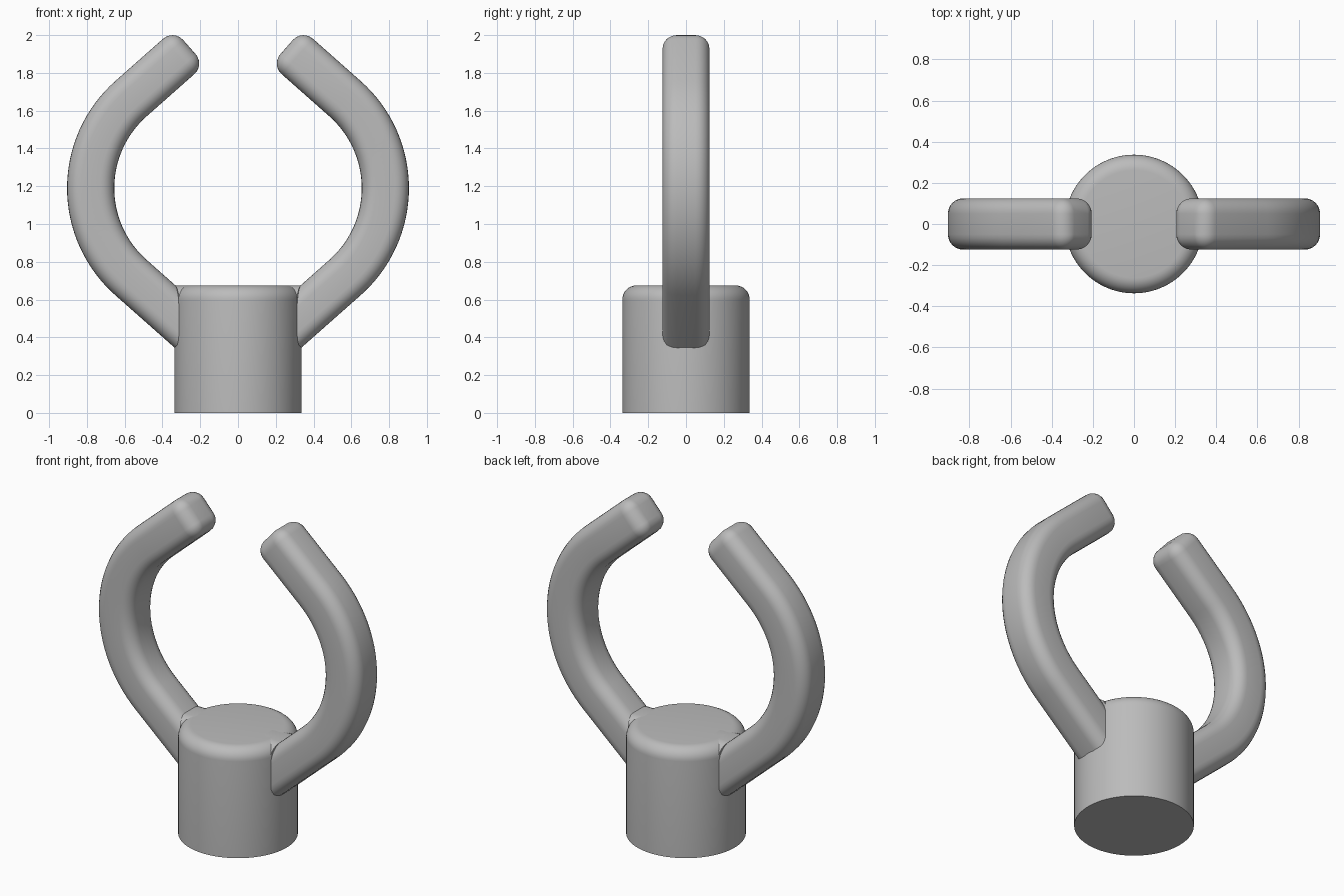
import bpy, bmesh
from math import sin, cos, pi, radians, sqrt
from mathutils import Vector

cube = bpy.data.objects.get("Cube")
if cube:
    bpy.data.objects.remove(cube, do_unlink=True)

HUB_R, HUB_H = 0.337, 0.675
HALF, FILLET = 0.125, 0.075          # arm half width and edge rounding
ARC_X, ARC_Z, ARC_R = 0.148, 1.19, 0.632
SWEEP = radians(48.5)
TIP, ROOT = 0.413, 0.42              # straight lengths beyond the arc
STEPS = 6

grey = bpy.data.materials.new("plain grey")
grey.use_nodes = True
grey.diffuse_color = (0.5, 0.5, 0.5, 1)
grey.node_tree.nodes["Principled BSDF"].inputs["Base Color"].default_value = (0.5, 0.5, 0.5, 1)


def finish(name, bm):
    bmesh.ops.remove_doubles(bm, verts=bm.verts, dist=1e-5)
    bmesh.ops.recalc_face_normals(bm, faces=bm.faces)
    mesh = bpy.data.meshes.new(name)
    bm.to_mesh(mesh)
    bm.free()
    mesh.materials.append(grey)
    ob = bpy.data.objects.new(name, mesh)
    bpy.context.collection.objects.link(ob)
    bpy.ops.object.select_all(action='DESELECT')
    ob.select_set(True)
    bpy.context.view_layer.objects.active = ob
    bpy.ops.object.shade_smooth_by_angle(angle=radians(30))
    return ob


def rounded_square(inset=0.0):
    """Outline of the arm section, shrunk by inset."""
    r, c = FILLET - inset, HALF - FILLET
    pts = []
    for k, (sx, sy) in enumerate([(1, 1), (-1, 1), (-1, -1), (1, -1)]):
        for i in range(STEPS + 1):
            a = (k + i / STEPS) * pi / 2
            pts.append((sx * c + r * cos(a), sy * c + r * sin(a)))
    return pts


def loft(rings):
    bm = bmesh.new()
    loops = [[bm.verts.new(p) for p in ring] for ring in rings]
    n = len(loops[0])
    for a, b in zip(loops, loops[1:]):
        for i in range(n):
            j = (i + 1) % n
            bm.faces.new((a[i], a[j], b[j], b[i]))
    bm.faces.new(loops[0])
    bm.faces.new(loops[-1])
    return bm


# Hub: cylinder with a rounded top rim
bm = bmesh.new()
bmesh.ops.create_cone(bm, cap_ends=True, segments=96, radius1=HUB_R, radius2=HUB_R, depth=HUB_H)
bmesh.ops.translate(bm, verts=bm.verts, vec=(0, 0, HUB_H / 2))
rim = [e for e in bm.edges if all(v.co.z > HUB_H - 0.01 for v in e.verts)]
bmesh.ops.bevel(bm, geom=rim, offset=FILLET, segments=8, profile=0.5, affect='EDGES')
finish("hub", bm)


def arm_path():
    """Stations along the arm: centre, outward normal, section inset."""
    def normal(a):
        return Vector((cos(a), 0, sin(a)))
    centre = Vector((ARC_X, 0, ARC_Z))
    n0, n1 = normal(-SWEEP), normal(SWEEP)
    d0 = Vector((-n0.z, 0, n0.x))
    d1 = Vector((-n1.z, 0, n1.x))
    path = [(centre + n0 * ARC_R - d0 * ROOT, n0, 0)]
    for i in range(33):
        n = normal(-SWEEP + 2 * SWEEP * i / 32)
        path.append((centre + n * ARC_R, n, 0))
    end = centre + n1 * ARC_R + d1 * (TIP - FILLET)
    for i in range(STEPS + 1):
        a = i / STEPS * pi / 2
        path.append((end + d1 * FILLET * sin(a), n1, FILLET * (1 - cos(a))))
    return path


for side, s in (("left", 1), ("right", -1)):
    # Curved arm
    rings = []
    for p, n, inset in arm_path():
        ring = [p + n * u + Vector((0, v, 0)) for u, v in rounded_square(inset)]
        rings.append([(s * q.x, q.y, q.z) for q in ring])
    finish(side + "_arm", loft(rings))

    # Rim pad where the arm root meets the top of the hub
    outline = rounded_square()
    z0 = HUB_H - HALF
    inner = [(s * 0.2, y, z0 + z) for y, z in outline]
    outer = [(s * sqrt(HUB_R ** 2 - y * y), y, z0 + z) for y, z in outline]
    finish(side + "_rim_pad", loft([inner, outer]))
